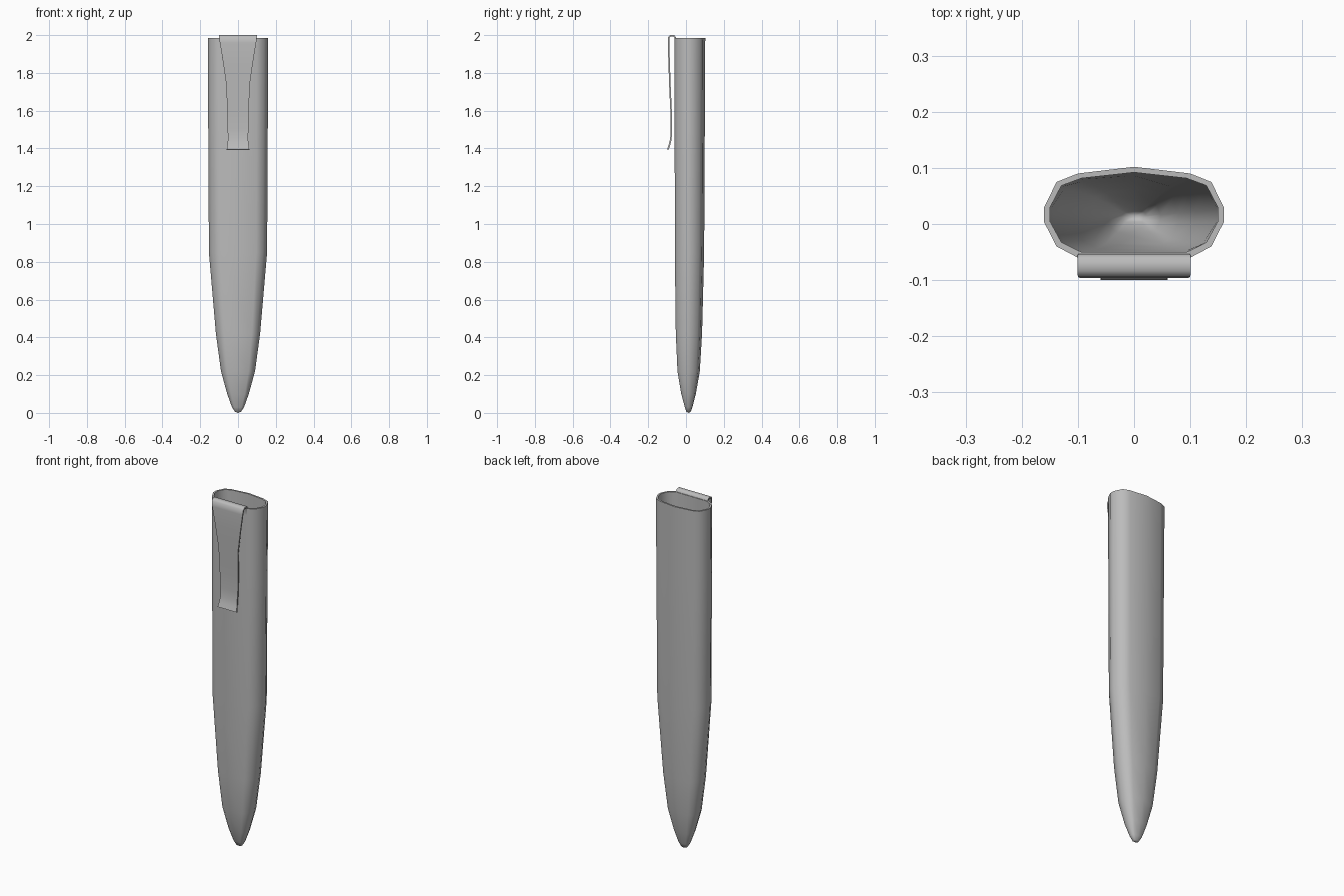
import bpy, bmesh

if "Cube" in bpy.data.objects:
    bpy.data.objects.remove(bpy.data.objects["Cube"])

steel = bpy.data.materials.new("grey metal")
steel.diffuse_color = (0.5, 0.5, 0.5, 1)
steel.use_nodes = True
steel.node_tree.nodes["Principled BSDF"].inputs["Base Color"].default_value = steel.diffuse_color


def make_object(name, bm, angle):
    bmesh.ops.recalc_face_normals(bm, faces=bm.faces)
    mesh = bpy.data.meshes.new(name)
    bm.to_mesh(mesh)
    bm.free()
    mesh.materials.append(steel)
    ob = bpy.data.objects.new(name, mesh)
    bpy.context.collection.objects.link(ob)
    bpy.ops.object.select_all(action='DESELECT')
    ob.select_set(True)
    bpy.context.view_layer.objects.active = ob
    bpy.ops.object.shade_smooth_by_angle(angle=angle)
    return ob


# Sheath: half cross-section at the mouth (x, y), mirrored in x
half = [(0.1, 0.09), (0.138, 0.075), (0.16, 0.03), (0.16, 0.003),
        (0.138, -0.04), (0.1, -0.06)]
section = [(0, 0.102)] + half + [(-x, y) for x, y in reversed(half)]
W, YC, D = 0.16, 0.021, 0.081

# height, half width, front y, back y
levels = [(0.006, 0.016, 0.002, 0.025), (0.03, 0.032, -0.006, 0.034),
          (0.1, 0.057, -0.025, 0.052), (0.22, 0.090, -0.045, 0.073),
          (0.42, 0.117, -0.054, 0.085), (0.85, 0.154, -0.059, 0.096),
          (1.6, 0.158, -0.06, 0.1), (1.985, 0.16, -0.06, 0.102)]
WALL = 0.01


def ring(bm, z, hw, front, back, inset=0.0):
    c, hd = (front + back) / 2, (back - front) / 2
    sx, sy = (hw - inset) / W, (hd - inset) / D
    return [bm.verts.new((x * sx, c + (y - YC) * sy, z)) for x, y in section]


bm = bmesh.new()
rings = [ring(bm, *l) for l in levels]
rings += [ring(bm, *l, inset=WALL) for l in reversed(levels[1:])]
n = len(section)
for a, b in zip(rings, rings[1:]):
    for i in range(n):
        j = (i + 1) % n
        bm.faces.new((a[i], a[j], b[j], b[i]))
# closed tip, outside and inside
for r, z in ((rings[0], 0.0), (rings[-1], 0.02)):
    tip = bm.verts.new((0, 0.0135, z))
    for i in range(n):
        bm.faces.new((r[i], r[(i + 1) % n], tip))
make_object("sheath", bm, 1.05)

# Clip: bent strip hooked over the front rim (y, z, half width)
path = [(-0.056, 1.95, 0.1), (-0.057, 1.987, 0.1), (-0.064, 1.996, 0.101),
        (-0.082, 1.996, 0.101), (-0.091, 1.988, 0.1), (-0.0925, 1.96, 0.096),
        (-0.089, 1.85, 0.078), (-0.085, 1.73, 0.061), (-0.079, 1.6, 0.058),
        (-0.077, 1.5, 0.055), (-0.080, 1.45, 0.053), (-0.087, 1.42, 0.056),
        (-0.096, 1.394, 0.06)]
bm = bmesh.new()
rows = [[bm.verts.new((s * w, y, z)) for s in (-1, 1)] for y, z, w in path]
for a, b in zip(rows, rows[1:]):
    bm.faces.new((a[0], a[1], b[1], b[0]))
# thicken the strip
clip = make_object("pocket_clip", bm, 1.05)
solid = clip.modifiers.new("thickness", 'SOLIDIFY')
solid.thickness = 0.008
solid.offset = 0
bpy.ops.object.modifier_apply(modifier=solid.name)
bpy.ops.object.shade_smooth_by_angle(angle=1.05)
